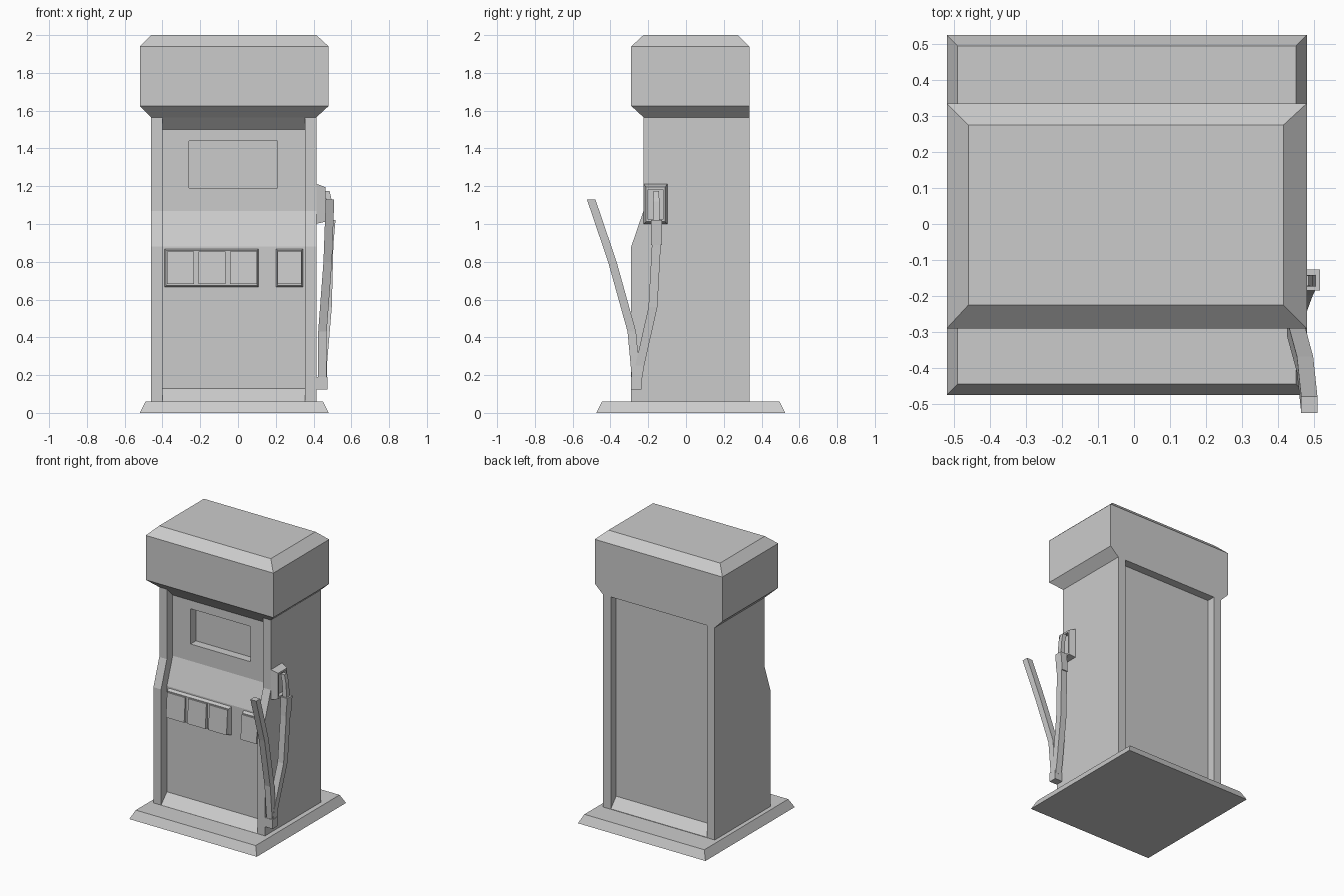
import bpy, bmesh

if "Cube" in bpy.data.objects:
    bpy.data.objects.remove(bpy.data.objects["Cube"])


def loft(name, rings):
    """Solid skin through equal-length rings of points, capped at both ends."""
    bm = bmesh.new()
    vs = [[bm.verts.new(p) for p in r] for r in rings]
    n = len(rings[0])
    for a, b in zip(vs, vs[1:]):
        for i in range(n):
            bm.faces.new((a[i], a[(i + 1) % n], b[(i + 1) % n], b[i]))
    bm.faces.new(vs[0])
    bm.faces.new(vs[-1])
    bmesh.ops.recalc_face_normals(bm, faces=bm.faces)
    me = bpy.data.meshes.new(name)
    bm.to_mesh(me)
    bm.free()
    ob = bpy.data.objects.new(name, me)
    bpy.context.collection.objects.link(ob)
    return ob


def rect_z(x0, x1, y0, y1, z):
    return [(x0, y0, z), (x1, y0, z), (x1, y1, z), (x0, y1, z)]


def rect_y(x0, x1, z0, z1, y):
    return [(x0, y, z0), (x1, y, z0), (x1, y, z1), (x0, y, z1)]


def rect_x(y0, y1, z0, z1, x):
    return [(x, y0, z0), (x, y1, z0), (x, y1, z1), (x, y0, z1)]


def prism(name, profile, x0, x1):
    """Side profile of (y, z) points extruded along x."""
    return loft(name, [[(x, y, z) for y, z in profile] for x in (x0, x1)])


def cut(ob, cutter):
    m = ob.modifiers.new("cut", 'BOOLEAN')
    m.operation, m.solver, m.object = 'DIFFERENCE', 'EXACT', cutter
    bpy.context.view_layer.objects.active = ob
    bpy.ops.object.modifier_apply(modifier=m.name)
    bpy.data.objects.remove(cutter)


def hose(name, path, w):
    h = w / 2
    return loft(name, [rect_z(x - h, x + h, y - h, y + h, z) for x, y, z in path])


# plinth and head
loft("plinth", [rect_z(-.52, .48, -.475, .525, 0),
                rect_z(-.49, .45, -.445, .495, .06)])
loft("head", [rect_z(-.46, .415, -.225, .335, 1.565),
              rect_z(-.52, .48, -.29, .335, 1.625),
              rect_z(-.52, .48, -.29, .335, 1.94),
              rect_z(-.46, .415, -.225, .275, 2.0)])

# cabinet with recessed front and back panels and a sunken screen
body = prism("cabinet", [(-.29, .06), (-.29, .88), (-.225, 1.07), (-.225, 1.565),
                         (.335, 1.565), (.335, .06)], -.46, .415)
cut(body, prism("front_cutter", [(-.36, -.015), (-.225, .13), (-.225, .88), (-.16, 1.07),
                                 (-.16, 1.5), (-.36, 1.7)], -.4, .355))
cut(body, prism("back_cutter", [(.4, -.01), (.275, .13), (.275, 1.6), (.4, 1.6)], -.4, .355))
cut(body, loft("screen_cutter", [rect_y(-.26, .21, 1.19, 1.44, -.3),
                                 rect_y(-.26, .21, 1.19, 1.44, -.1)]))

# button trays with bevelled rims, and upward tilted buttons
for name, x0, x1 in (("button_tray", -.39, .11), ("card_tray", .2, .345)):
    loft(name, [rect_y(x0, x1, .665, .87, -.22),
                rect_y(x0 + .01, x1 - .01, .675, .86, -.25)])
for i, (x0, x1) in enumerate([(-.375, -.232), (-.208, -.066), (-.043, .1), (.21, .335)]):
    prism("button_%d" % i, [(-.245, .682), (-.272, .682), (-.26, .855), (-.245, .855)], x0, x1)

# nozzle holster: tapered box with a hollow front
holster = loft("nozzle_holster", [rect_x(-.225, -.098, 1.0, 1.215, .41),
                                  rect_x(-.212, -.11, 1.012, 1.195, .462)])
cut(holster, loft("holster_cutter", [rect_x(-.2, -.122, 1.025, 1.182, .435),
                                     rect_x(-.2, -.122, 1.025, 1.182, .5)]))

# nozzle
loft("nozzle_grip", [rect_z(.458, .505, -.185, -.127, .89),
                     rect_z(.465, .516, -.185, -.127, 1.02)])
loft("nozzle_spout", [rect_z(.472, .505, -.174, -.141, 1.01),
                      rect_z(.468, .497, -.174, -.141, 1.12),
                      rect_z(.455, .485, -.172, -.143, 1.175)])

# hose coupling and the two hose lengths
loft("hose_coupling", [rect_z(.41, .475, -.29, -.235, .125),
                       rect_z(.41, .475, -.29, -.235, .19)])
hose("nozzle_hose", [(.447, -.258, .17), (.447, -.245, .25), (.473, -.175, .56), (.482, -.156, .91)], .047)
hose("free_hose", [(.447, -.263, .17), (.447, -.287, .43), (.475, -.39, .8), (.487, -.502, 1.13)], .045)
